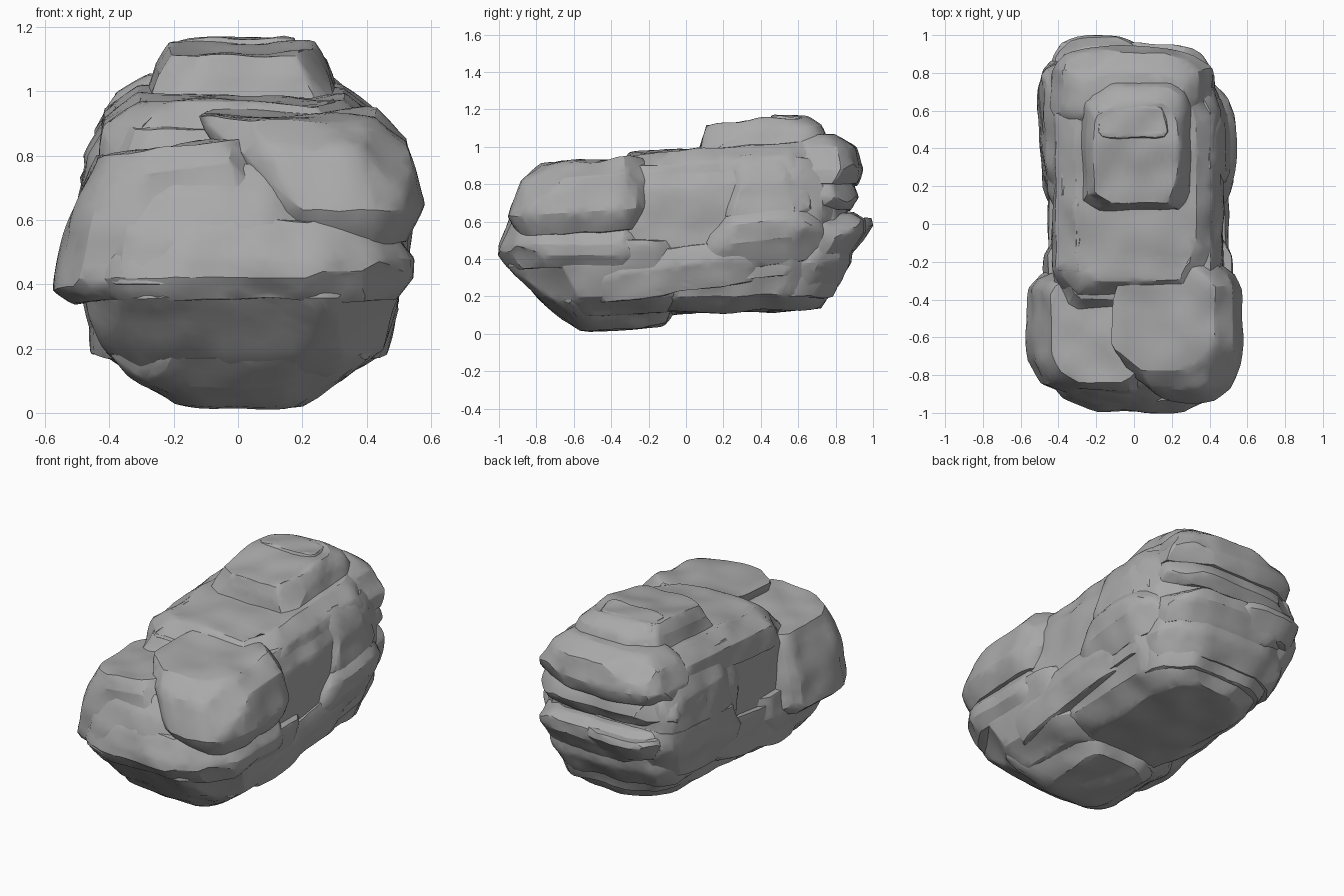
import bpy, bmesh, random
from mathutils import Vector, noise

cube = bpy.data.objects.get("Cube")
if cube:
    bpy.data.objects.remove(cube, do_unlink=True)

random.seed(7)

# One stone colour for everything
stone = bpy.data.materials.new("grey_stone")
stone.use_nodes = True
stone.diffuse_color = (0.4, 0.4, 0.4, 1)
stone.node_tree.nodes["Principled BSDF"].inputs["Base Color"].default_value = stone.diffuse_color


def octagon(z, x0, x1, y0, y1, front, back, slope_x, slope_y, skew):
    """Rectangle with cut corners at height z, optionally tilted and sheared."""
    cx, cy = (x0 + x1) / 2, (y0 + y1) / 2
    rx, ry = (x1 - x0) / 2, (y1 - y0) / 2
    points = []
    for sx in (-1, 1):
        for sy, cut in ((-1, front), (1, back)):
            for fx, fy in ((1, 1 - cut), (1 - cut * 0.35, 1 - cut * 0.35), (1 - cut, 1)):
                dx, dy = sx * fx * rx, sy * fy * ry
                points.append(Vector((cx + dx + skew * dy, cy + dy, z + slope_x * dx + slope_y * dy)))
    return points


def hull(bm):
    bmesh.ops.delete(bm, geom=list(bm.edges), context='EDGES_FACES')
    bmesh.ops.convex_hull(bm, input=list(bm.verts))
    loose = [v for v in bm.verts if not v.link_faces]
    bmesh.ops.delete(bm, geom=loose, context='VERTS')


def chisel(bm, cuts, depth):
    """Knock slanted chips off the corners of a convex block."""
    for _ in range(cuts):
        normal = Vector([random.choice((-1, 1)) * random.uniform(0.3, 1) for _ in range(3)]).normalized()
        reach = max(v.co.dot(normal) for v in bm.verts)
        plane = normal * (reach - depth * random.uniform(0.3, 1))
        bmesh.ops.bisect_plane(bm, geom=list(bm.verts) + list(bm.edges) + list(bm.faces),
                               plane_co=plane, plane_no=normal, clear_outer=True)
        hull(bm)


def roughen(bm, amount):
    """Add fine triangles, soften the edges a little and weather the faces."""
    for _ in range(4):
        long_edges = [e for e in bm.edges if e.calc_length() > 0.07]
        if long_edges:
            bmesh.ops.subdivide_edges(bm, edges=long_edges, cuts=1)
            bmesh.ops.triangulate(bm, faces=list(bm.faces))
    bmesh.ops.smooth_vert(bm, verts=list(bm.verts), factor=0.3, use_axis_x=True,
                          use_axis_y=True, use_axis_z=True)
    bm.normal_update()
    for v in bm.verts:
        v.co += v.normal * amount * noise.noise(v.co * 6)
        v.co.z = max(v.co.z, 0)


def rock(name, rings, front=0.35, back=0.35, slope_x=0, slope_y=0, skew=0,
         cuts=9, depth=0.04, rough=0.02):
    bm = bmesh.new()
    for ring in rings:
        for p in octagon(*ring, front, back, slope_x, slope_y, skew):
            bm.verts.new(p)
    hull(bm)
    chisel(bm, cuts, depth)
    roughen(bm, rough)
    bmesh.ops.recalc_face_normals(bm, faces=list(bm.faces))
    mesh = bpy.data.meshes.new(name)
    bm.to_mesh(mesh)
    bm.free()
    mesh.materials.append(stone)
    obj = bpy.data.objects.new(name, mesh)
    bpy.context.collection.objects.link(obj)
    bpy.ops.object.select_all(action='DESELECT')
    obj.select_set(True)
    bpy.context.view_layer.objects.active = obj
    bpy.ops.object.shade_smooth_by_angle(angle=0.45)


# Central mass
rock("middle_body", [(0.28, -0.41, 0.45, -0.6, 0.75), (0.6, -0.43, 0.48, -0.6, 0.8),
                     (0.8, -0.42, 0.46, -0.5, 0.8), (0.92, -0.38, 0.4, -0.4, 0.78)],
     slope_y=0.06, front=0.25, back=0.3)
rock("middle_cap", [(0.8, -0.43, 0.45, -0.4, 0.8), (0.92, -0.41, 0.41, -0.38, 0.78),
                    (1.0, -0.31, 0.33, -0.3, 0.72)], front=0.25, slope_y=0.07, depth=0.03)
rock("back_core", [(0.2, -0.36, 0.38, 0.0, 0.78), (0.45, -0.45, 0.43, 0.0, 0.87),
                   (0.7, -0.46, 0.42, 0.0, 0.86), (0.95, -0.38, 0.36, 0.0, 0.85)], back=0.45)

# Underside
rock("base_slab", [(0.12, -0.26, 0.27, -0.2, 0.72), (0.2, -0.38, 0.4, -0.35, 0.77),
                   (0.4, -0.45, 0.47, -0.4, 0.86)], front=0.5, back=0.45, slope_y=0.03, depth=0.03)
rock("front_foot", [(0.03, -0.2, 0.2, -0.57, -0.1), (0.1, -0.3, 0.29, -0.66, -0.07),
                    (0.2, -0.41, 0.42, -0.76, -0.1)], front=0.4, slope_y=0.08, depth=0.03)

# Front layers
rock("front_chin", [(0.1, -0.31, 0.32, -0.67, -0.1), (0.2, -0.43, 0.45, -0.79, 0.0),
                    (0.36, -0.48, 0.5, -0.95, 0.0), (0.5, -0.46, 0.52, -0.93, 0.0)], front=0.5)
rock("front_ledge", [(0.35, -0.46, 0.49, -0.95, -0.2), (0.42, -0.48, 0.54, -1.0, -0.2),
                     (0.48, -0.47, 0.54, -0.99, -0.2), (0.6, -0.42, 0.46, -0.94, -0.2)],
     front=0.55, depth=0.03)
rock("front_bulge", [(0.4, -0.44, 0.34, -0.98, -0.4), (0.54, -0.42, 0.3, -0.96, -0.4),
                     (0.68, -0.38, 0.24, -0.91, -0.4), (0.78, -0.3, 0.2, -0.84, -0.4)],
     front=0.5, depth=0.04)
rock("right_front_block", [(0.38, -0.51, 0.2, -0.86, -0.26), (0.43, -0.57, 0.2, -0.9, -0.25),
                           (0.6, -0.53, 0.22, -0.91, -0.26), (0.76, -0.48, 0.16, -0.88, -0.28),
                           (0.83, -0.44, 0.08, -0.84, -0.3)],
     front=0.55, back=0.25, slope_x=0.12, cuts=7, depth=0.03)
rock("left_front_slab", [(0.54, 0.14, 0.52, -0.88, -0.26), (0.65, 0.06, 0.57, -0.95, -0.22),
                         (0.84, -0.06, 0.52, -0.88, -0.21), (0.93, -0.12, 0.43, -0.78, -0.22)],
     front=0.55, back=0.35, slope_y=0.06, cuts=6, depth=0.03)

# Raised cap on top
rock("top_block", [(0.98, -0.29, 0.31, 0.06, 0.76), (1.08, -0.25, 0.28, 0.08, 0.72),
                   (1.14, -0.21, 0.23, 0.11, 0.64)], front=0.2, slope_y=0.1, cuts=7, depth=0.03)
rock("top_chip", [(1.02, -0.26, 0.2, 0.42, 0.74), (1.165, -0.19, 0.18, 0.46, 0.62)],
     slope_x=0.03, cuts=4, depth=0.02)

# Layered back end, with smaller chunks breaking up the ledges
rock("back_shoulder", [(0.8, -0.45, 0.42, 0.5, 0.91), (0.88, -0.44, 0.41, 0.5, 0.94),
                       (1.0, -0.38, 0.34, 0.52, 0.91), (1.06, -0.28, 0.26, 0.55, 0.8)],
     back=0.5, depth=0.04)
rock("back_upper_ledge", [(0.66, -0.47, 0.41, 0.4, 0.88), (0.73, -0.49, 0.43, 0.4, 0.92),
                          (0.82, -0.46, 0.41, 0.4, 0.88)], back=0.5, depth=0.03)
rock("back_middle_ledge", [(0.42, -0.45, 0.41, 0.35, 0.88), (0.54, -0.49, 0.43, 0.35, 0.96),
                           (0.61, -0.48, 0.42, 0.35, 0.96), (0.65, -0.45, 0.4, 0.4, 0.9)],
     back=0.5, depth=0.04)
rock("back_nose", [(0.48, -0.42, 0.08, 0.6, 0.92), (0.58, -0.44, 0.06, 0.6, 1.0),
                   (0.62, -0.42, 0.04, 0.6, 0.99)], back=0.55, depth=0.03, cuts=5)
rock("back_lower_ledge", [(0.26, -0.4, 0.38, 0.2, 0.81), (0.38, -0.45, 0.43, 0.2, 0.88),
                          (0.48, -0.45, 0.42, 0.2, 0.89)], back=0.5, depth=0.03)

# Slabs bulging out of both flanks
rock("left_flank_lower", [(0.36, 0.0, 0.46, 0.0, 0.74), (0.5, 0.0, 0.53, 0.06, 0.76),
                          (0.6, 0.0, 0.54, 0.1, 0.72), (0.66, 0.0, 0.5, 0.12, 0.7)],
     front=0.45, back=0.5, slope_y=0.12)
rock("left_flank_upper", [(0.62, 0.0, 0.51, 0.14, 0.72), (0.8, 0.0, 0.49, 0.18, 0.7),
                          (0.95, 0.0, 0.4, 0.22, 0.64)], front=0.4, back=0.5)
rock("right_flank_lower", [(0.3, -0.43, 0.0, 0.0, 0.8), (0.48, -0.5, 0.0, 0.05, 0.87),
                           (0.62, -0.49, 0.0, 0.1, 0.86)], skew=-0.06, slope_y=0.1)
rock("right_flank_upper", [(0.6, -0.49, 0.0, 0.1, 0.86), (0.8, -0.47, 0.0, 0.15, 0.84),
                           (0.95, -0.38, 0.0, 0.2, 0.78)], skew=-0.06)
for side, x0, x1 in (("left", 0.1, 0.5), ("right", -0.45, -0.1)):
    rock(side + "_waist_ridge", [(0.22, x0, x1 - 0.04, -0.5, 0.4), (0.36, x0, x1, -0.55, 0.45),
                                 (0.46, x0, x1 - 0.02, -0.5, 0.4)], slope_y=0.14, depth=0.03)
